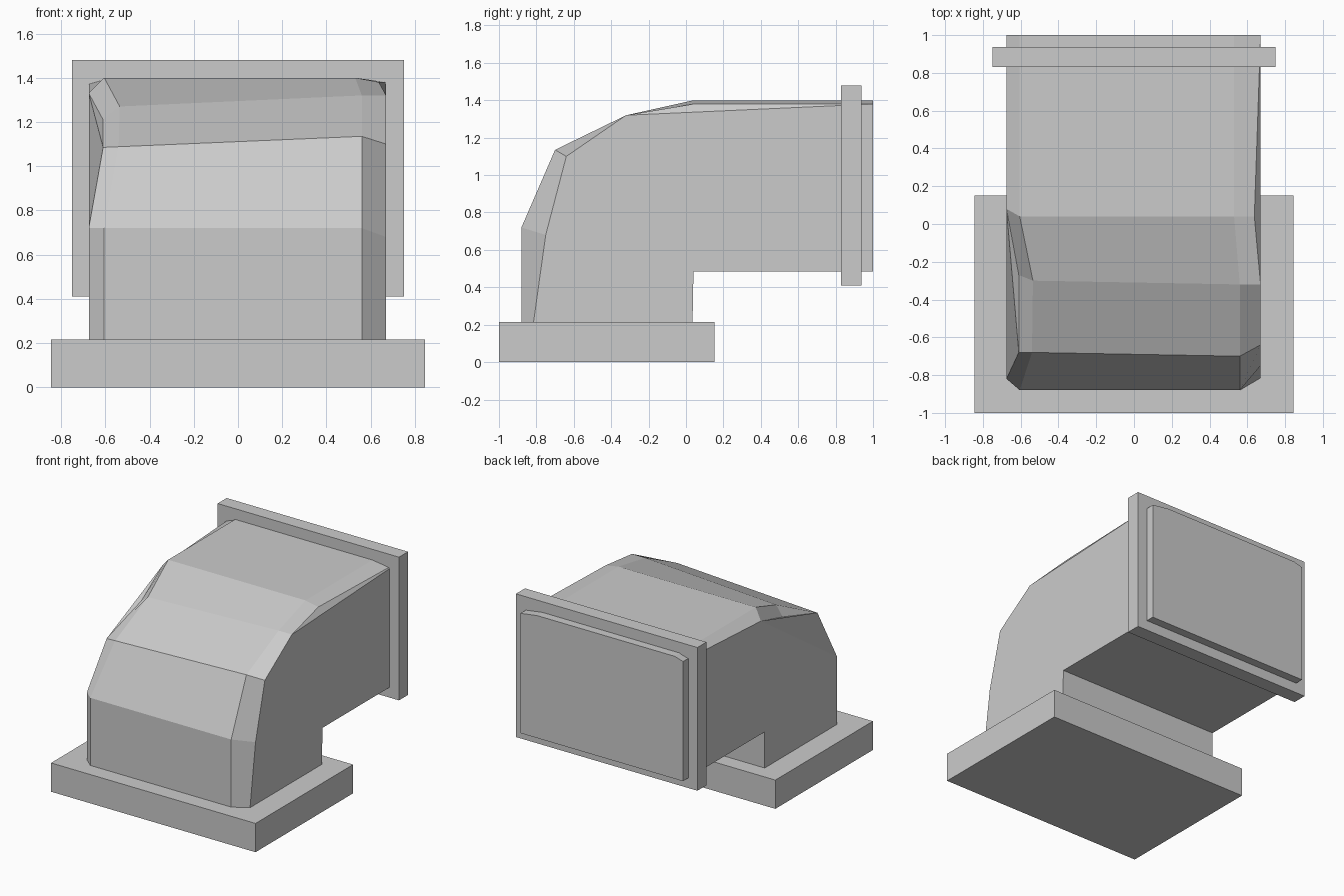
import bpy, bmesh

if "Cube" in bpy.data.objects:
    bpy.data.objects.remove(bpy.data.objects["Cube"])

def box(name, x, y, z):
    bm = bmesh.new()
    bmesh.ops.create_cube(bm, size=1)
    for v in bm.verts:
        v.co = [r[0] if c < 0 else r[1] for c, r in zip(v.co, (x, y, z))]
    finish(name, bm)

def finish(name, bm):
    bmesh.ops.recalc_face_normals(bm, faces=bm.faces)
    me = bpy.data.meshes.new(name)
    bm.to_mesh(me)
    bm.free()
    bpy.context.collection.objects.link(bpy.data.objects.new(name, me))

# Base plate and rear mounting flange
box("base_plate", (-0.845, 0.845), (-1, 0.152), (0, 0.215))
box("rear_flange", (-0.75, 0.75), (0.83, 0.937), (0.41, 1.48))

# Elbow outer skin: four rails (left side, left crest, right crest, right side)
L, R = -0.675, 0.67
rails = [
    [(L, -.82, .215), (L, -.82, .72), (-.61, -.68, 1.085), (-.61, -.27, 1.21), (L, .08, 1.33), (L, 1, 1.38)],
    [(-.605, -.88, .215), (-.605, -.88, .72), (-.54, -.68, 1.088), (-.535, -.30, 1.27), (-.605, .04, 1.4), (-.605, 1, 1.4)],
    [(.56, -.88, .215), (.56, -.88, .72), (.56, -.70, 1.135), (.56, -.32, 1.32), (.53, .04, 1.4), (.53, 1, 1.4)],
    [(R, -.815, .215), (R, -.75, .68), (R, -.64, 1.10), (R, -.32, 1.32), (.637, .04, 1.38), (R, 1, 1.38)],
]
inner = [(1, .485), (.04, .485), (.035, .215)]

bm = bmesh.new()
rv = [[bm.verts.new(p) for p in rail] for rail in rails]
lo = [[bm.verts.new((x, y, z)) for y, z in inner] for x in (L, R)]
for a, b in zip(rv, rv[1:]):
    for i in range(5):
        bm.faces.new((a[i], a[i + 1], b[i + 1], b[i]))

# Flat sides, with small triangles where the edge pulls inward
l, r = rv[0], rv[3]
bm.faces.new([l[0], l[1], l[4], l[5]] + lo[0])
bm.faces.new((l[1], l[2], l[4]))
bm.faces.new((l[2], l[3], l[4]))
bm.faces.new([r[0], r[1], r[2], r[3], r[5]] + lo[1])
bm.faces.new((r[3], r[4], r[5]))

# Underside, inner wall and the two end caps
for i in range(2):
    bm.faces.new((lo[0][i], lo[0][i + 1], lo[1][i + 1], lo[1][i]))
bm.faces.new([c[5] for c in rv] + [lo[1][0], lo[0][0]])
bm.faces.new([c[0] for c in rv] + [lo[1][2], lo[0][2]])
finish("elbow_body", bm)
